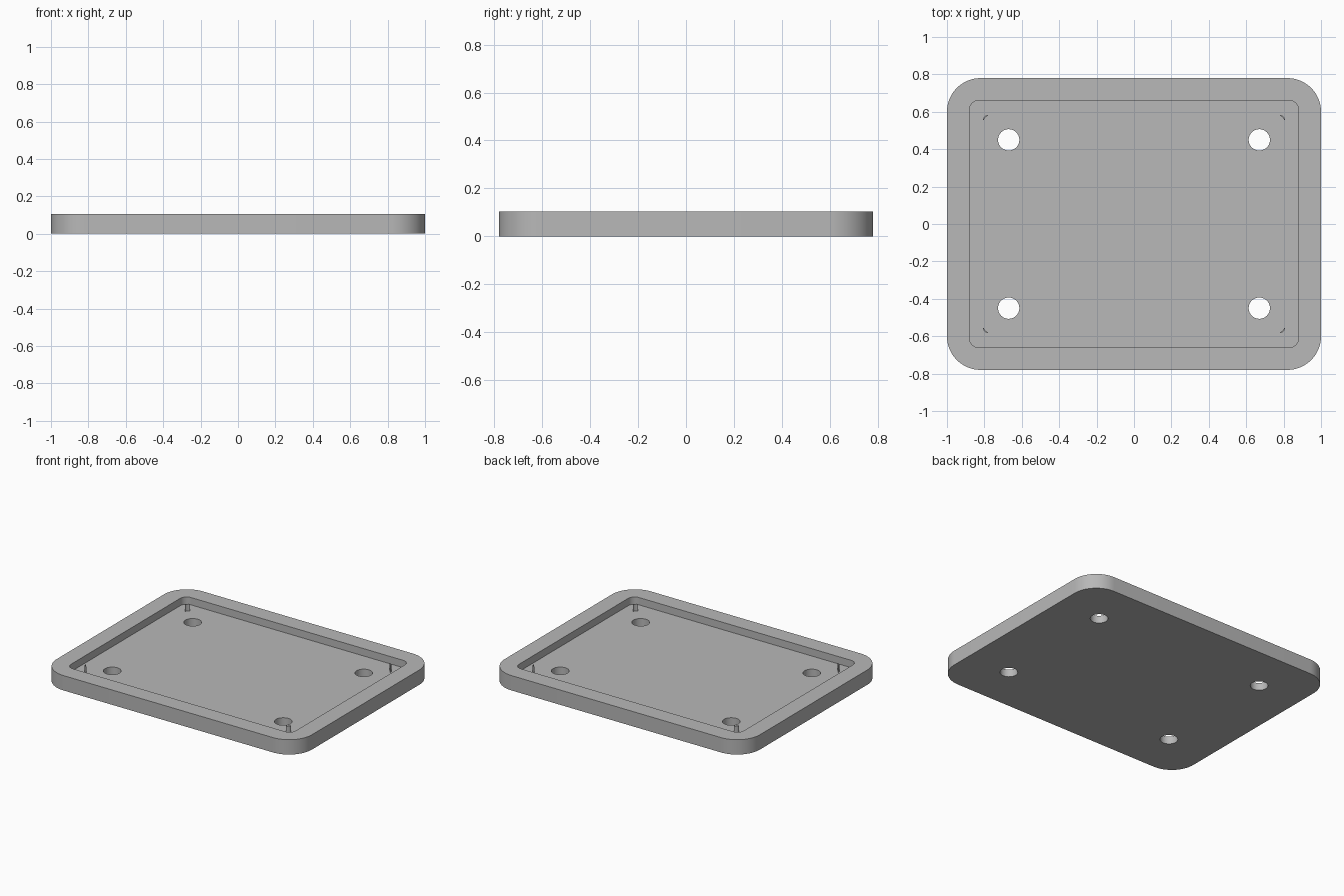
import bpy, bmesh
from math import pi, cos, sin

if "Cube" in bpy.data.objects:
    bpy.data.objects.remove(bpy.data.objects["Cube"], do_unlink=True)

HEIGHT, FLOOR = 0.105, 0.053

grey = bpy.data.materials.new("light grey")
grey.use_nodes = True
grey.diffuse_color = (0.48, 0.48, 0.48, 1)
grey.node_tree.nodes["Principled BSDF"].inputs["Base Color"].default_value = grey.diffuse_color


def prism(name, outline, z0, z1):
    """Extrude a closed outline from z0 up to z1."""
    bm = bmesh.new()
    face = bm.faces.new([bm.verts.new((x, y, z0)) for x, y in outline])
    top = bmesh.ops.extrude_face_region(bm, geom=[face])["geom"]
    for v in top:
        if isinstance(v, bmesh.types.BMVert):
            v.co.z = z1
    bmesh.ops.recalc_face_normals(bm, faces=bm.faces)
    mesh = bpy.data.meshes.new(name)
    bm.to_mesh(mesh)
    bm.free()
    mesh.materials.append(grey)
    obj = bpy.data.objects.new(name, mesh)
    bpy.context.collection.objects.link(obj)
    return obj


def arc(cx, cy, r, start, end, steps):
    angles = [start + (end - start) * i / steps for i in range(steps + 1)]
    return [(cx + r * cos(a), cy + r * sin(a)) for a in angles]


def rounded_rect(hx, hy, r, steps=16):
    points = []
    for i, (sx, sy) in enumerate([(1, 1), (-1, 1), (-1, -1), (1, -1)]):
        points += arc(sx * (hx - r), sy * (hy - r), r, i * pi / 2, (i + 1) * pi / 2, steps)
    return points


def smooth(obj):
    bpy.ops.object.select_all(action="DESELECT")
    obj.select_set(True)
    bpy.context.view_layer.objects.active = obj
    bpy.ops.object.shade_smooth_by_angle(angle=pi / 6)


def cut(obj, cutter):
    mod = obj.modifiers.new("cut", "BOOLEAN")
    mod.operation, mod.solver, mod.object = "DIFFERENCE", "EXACT", cutter
    bpy.context.view_layer.objects.active = obj
    bpy.ops.object.modifier_apply(modifier=mod.name)
    bpy.data.objects.remove(cutter, do_unlink=True)


# Tray with a raised rim and a shallow pocket
tray = prism("tray", rounded_rect(1.0, 0.78, 0.18), 0, HEIGHT)
cut(tray, prism("pocket_cutter", rounded_rect(0.88, 0.66, 0.05), FLOOR, HEIGHT + 0.1))

# Four screw holes through the floor
for sx in (-1, 1):
    for sy in (-1, 1):
        circle = arc(sx * 0.67, sy * 0.45, 0.057, 0, 2 * pi, 40)[:-1]
        cut(tray, prism("hole_cutter", circle, -0.1, HEIGHT + 0.1))
smooth(tray)

# Thin curved corner slivers standing on the floor
for sx, side in ((-1, "right"), (1, "left")):
    for sy, end in ((-1, "front"), (1, "back")):
        outer = arc(0.775, 0.55, 0.034, pi / 12, 5 * pi / 12, 6)
        inner = arc(0.771, 0.546, 0.034, 5 * pi / 12, pi / 12, 6)
        outline = [(sx * x, sy * y) for x, y in outer + inner]
        smooth(prism(f"{end}_{side}_corner_post", outline, FLOOR - 0.005, HEIGHT - 0.003))
